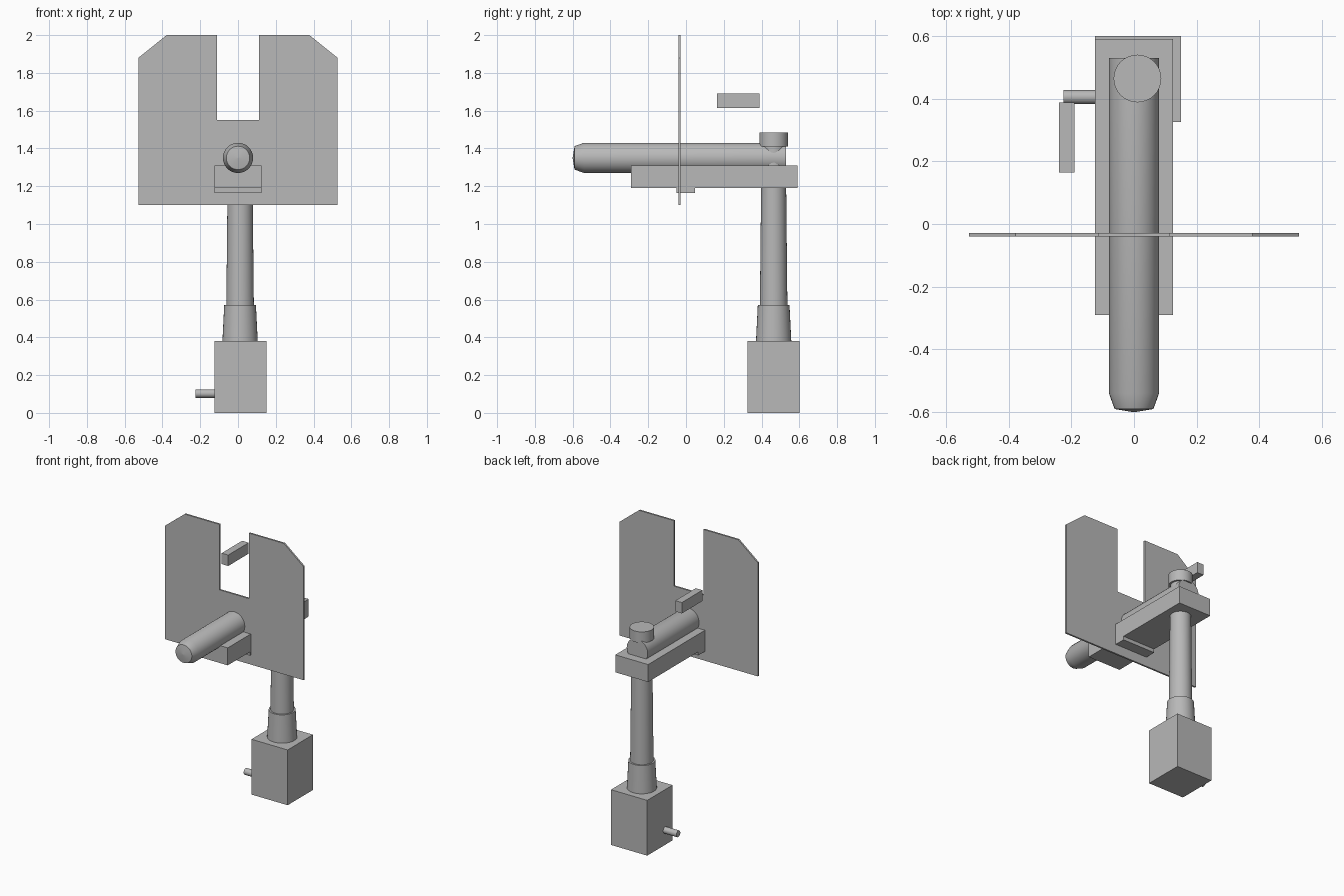
import bpy, bmesh, math
from mathutils import Matrix

cube = bpy.data.objects.get("Cube")
if cube:
    bpy.data.objects.remove(cube, do_unlink=True)

GREY = (0.48, 0.48, 0.48, 1)
metal = bpy.data.materials.new("plain grey metal")
metal.use_nodes = True
metal.diffuse_color = GREY
metal.node_tree.nodes["Principled BSDF"].inputs["Base Color"].default_value = GREY


def finish(name, bm, smooth=False):
    bmesh.ops.recalc_face_normals(bm, faces=bm.faces)
    mesh = bpy.data.meshes.new(name)
    bm.to_mesh(mesh)
    bm.free()
    mesh.materials.append(metal)
    obj = bpy.data.objects.new(name, mesh)
    bpy.context.collection.objects.link(obj)
    if smooth:
        bpy.ops.object.select_all(action="DESELECT")
        obj.select_set(True)
        bpy.context.view_layer.objects.active = obj
        bpy.ops.object.shade_smooth_by_angle(angle=math.radians(25))
    return obj


def box(name, x, y, z):
    """Box from (min, max) ranges."""
    bm = bmesh.new()
    bmesh.ops.create_cube(bm, size=1)
    for v in bm.verts:
        v.co = [(r[0] + r[1]) / 2 + c * (r[1] - r[0]) for r, c in zip((x, y, z), v.co)]
    return finish(name, bm)


def turned(name, profile, place, sides=32):
    """Round part from (radius, height) rings, placed by a matrix."""
    bm = bmesh.new()
    rings = []
    for r, h in profile:
        rings.append([bm.verts.new((r * math.cos(a), r * math.sin(a), h))
                      for a in (math.tau * i / sides for i in range(sides))])
    for low, high in zip(rings, rings[1:]):
        for i in range(sides):
            j = (i + 1) % sides
            bm.faces.new((low[i], low[j], high[j], high[i]))
    bm.faces.new(rings[0])
    bm.faces.new(rings[-1])
    bm.transform(place)
    return finish(name, bm, True)


# Base and pedestal column, which rises through the cradle
box("base_block", (-0.125, 0.15), (0.325, 0.6), (0, 0.38))
column = Matrix.Translation((0.011, 0.464, 0))
turned("column_sleeve", [(0.094, 0.37), (0.084, 0.57)], column)
turned("column", [(0.073, 0.55), (0.064, 1.42)], column)
turned("column_cap", [(0.076, 1.41), (0.076, 1.485)], column)

# Side peg on the base
turned("base_peg", [(0.022, -0.225), (0.022, -0.1)],
       Matrix.Translation((0, 0.405, 0.102)) @ Matrix.Rotation(math.pi / 2, 4, "Y"))

# Cradle and the plate that holds the shield
box("cradle", (-0.125, 0.125), (-0.29, 0.59), (1.19, 1.31))
box("shield_mount", (-0.125, 0.125), (-0.05, 0.047), (1.165, 1.2))

# Barrel with tapered nose, pointing forward
turned("barrel", [(0.08, -0.53), (0.08, 0.54), (0.062, 0.59), (0.003, 0.6)],
       Matrix.Translation((0, 0, 1.35)) @ Matrix.Rotation(math.pi / 2, 4, "X"))

# Sight block beside the notch
box("sight_block", (-0.24, -0.19), (0.165, 0.388), (1.615, 1.69))

# Notched shield plate
half = [(0.112, 1.55), (0.112, 2), (0.378, 2), (0.527, 1.88), (0.527, 1.1)]
outline = half + [(-x, z) for x, z in reversed(half)]
bm = bmesh.new()
face = bm.faces.new([bm.verts.new((x, -0.04, z)) for x, z in outline])
extruded = bmesh.ops.extrude_face_region(bm, geom=[face], use_keep_orig=True)
bmesh.ops.translate(bm, vec=(0, 0.012, 0),
                    verts=[g for g in extruded["geom"] if isinstance(g, bmesh.types.BMVert)])
finish("shield", bm)
